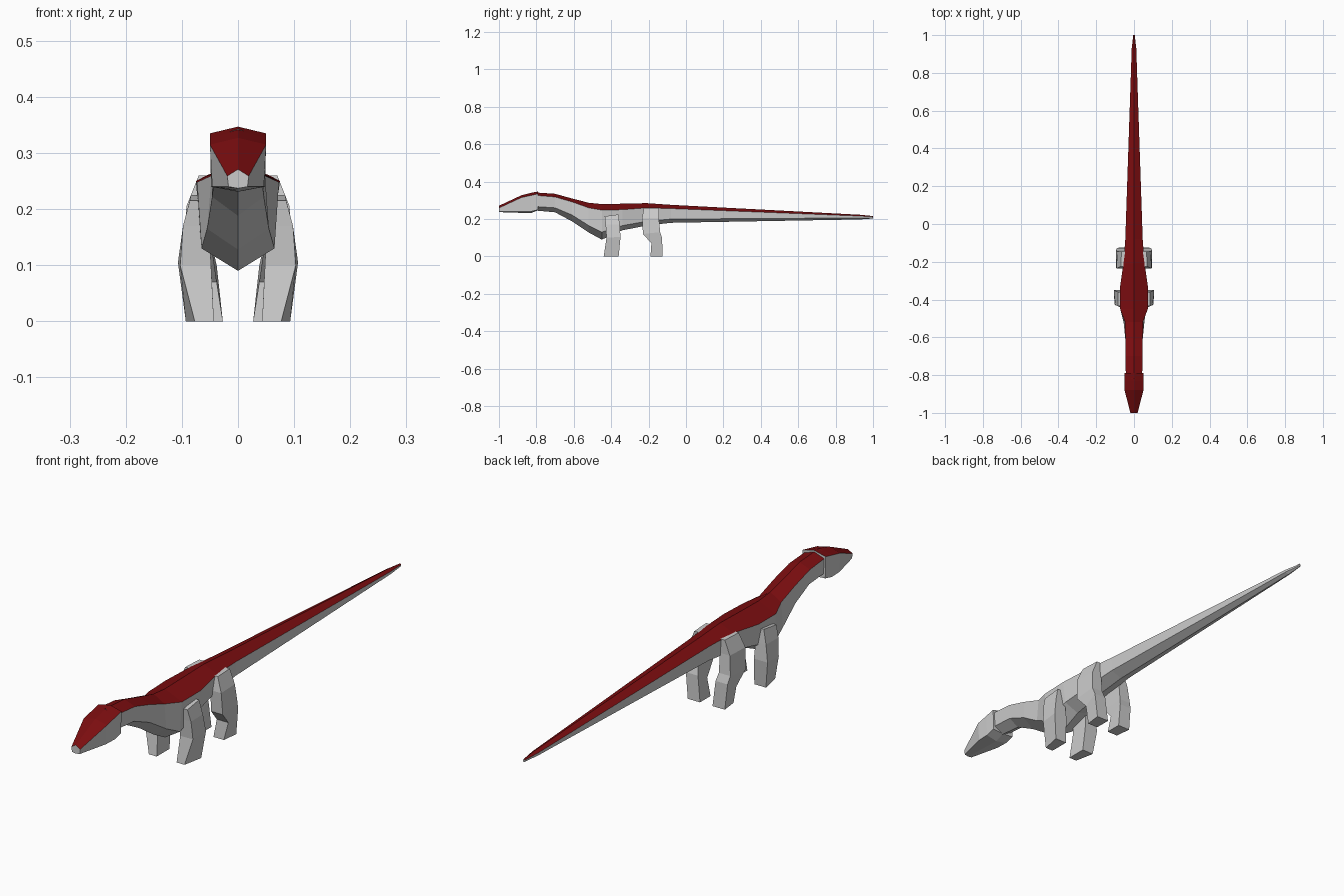
import bpy, bmesh

cube = bpy.data.objects.get("Cube")
if cube:
    bpy.data.objects.remove(cube, do_unlink=True)


def material(name, rgb):
    m = bpy.data.materials.new(name)
    m.use_nodes = True
    m.diffuse_color = (*rgb, 1)
    bsdf = m.node_tree.nodes["Principled BSDF"]
    bsdf.inputs["Base Color"].default_value = (*rgb, 1)
    bsdf.inputs["Roughness"].default_value = 0.8
    return m


grey = material("pale grey", (0.60, 0.60, 0.60))
red = material("dark red", (0.20, 0.004, 0.005))


def loft(name, rings, red_sides=()):
    """Skin closed rings of points; listed side strips become red."""
    bm = bmesh.new()
    loops = [[bm.verts.new(p) for p in ring] for ring in rings]
    n = len(loops[0])
    for a, b in zip(loops, loops[1:]):
        for i in range(n):
            j = (i + 1) % n
            f = bm.faces.new((a[i], a[j], b[j], b[i]))
            f.material_index = 1 if i in red_sides else 0
    bm.faces.new(loops[0])
    bm.faces.new(loops[-1])
    bmesh.ops.recalc_face_normals(bm, faces=bm.faces)
    me = bpy.data.meshes.new(name)
    bm.to_mesh(me)
    bm.free()
    me.materials.append(grey)
    me.materials.append(red)
    ob = bpy.data.objects.new(name, me)
    bpy.context.collection.objects.link(ob)
    return ob


def hexagon(y, w_up, w_low, top, up, low, bottom):
    """Symmetric cross-section: ridge, shoulders, flanks, keel."""
    return [(0, y, top), (w_up, y, up), (w_low, y, low),
            (0, y, bottom), (-w_low, y, low), (-w_up, y, up)]


# Neck, trunk and tail: y, upper width, lower width, ridge, shoulder, flank, keel
body = [
    (-0.82, 0.043, 0.040, 0.343, 0.328, 0.268, 0.247),
    (-0.70, 0.045, 0.042, 0.335, 0.318, 0.260, 0.236),
    (-0.61, 0.046, 0.046, 0.310, 0.292, 0.222, 0.188),
    (-0.52, 0.047, 0.055, 0.287, 0.260, 0.165, 0.128),
    (-0.45, 0.073, 0.065, 0.280, 0.248, 0.130, 0.090),
    (-0.34, 0.075, 0.062, 0.282, 0.250, 0.165, 0.140),
    (-0.21, 0.056, 0.050, 0.285, 0.260, 0.188, 0.165),
    (-0.08, 0.046, 0.044, 0.276, 0.256, 0.200, 0.180),
    (0.93, 0.012, 0.012, 0.223, 0.216, 0.206, 0.198),
    (1.00, 0.004, 0.004, 0.216, 0.212, 0.206, 0.203),
]
loft("body", [hexagon(*s) for s in body], red_sides=(0, 5))

# Head, slightly wider than the neck
head = [
    (-1.00, 0.019, 0.017, 0.271, 0.259, 0.240, 0.237),
    (-0.88, 0.050, 0.046, 0.327, 0.315, 0.240, 0.233),
    (-0.83, 0.050, 0.048, 0.340, 0.326, 0.240, 0.231),
    (-0.79, 0.050, 0.048, 0.347, 0.335, 0.250, 0.247),
]
loft("head", [hexagon(*s) for s in head], red_sides=(0, 5))


# Leg rings: height at front and back, front y, back y, inner x,
# outer x at the front edge, outer x at the back edge
def leg_ring(s, zf, zb, yf, yb, xi, xf, xb):
    return [(s * xi, yf, zf), (s * xf, yf, zf),
            (s * xb, yb, zb), (s * xi, yb, zb)]


front_leg = [
    (0.215, 0.225, -0.435, -0.360, 0.055, 0.086, 0.084),
    (0.170, 0.170, -0.430, -0.355, 0.052, 0.098, 0.097),
    (0.100, 0.105, -0.425, -0.350, 0.048, 0.103, 0.107),
    (0.000, 0.000, -0.440, -0.360, 0.043, 0.077, 0.093),
]
hind_leg = [
    (0.260, 0.260, -0.225, -0.145, 0.040, 0.070, 0.066),
    (0.205, 0.205, -0.235, -0.145, 0.045, 0.092, 0.088),
    (0.120, 0.130, -0.230, -0.138, 0.045, 0.095, 0.095),
    (0.070, 0.100, -0.185, -0.128, 0.038, 0.088, 0.090),
    (0.000, 0.000, -0.190, -0.125, 0.027, 0.072, 0.080),
]
for side, s in (("left", 1), ("right", -1)):
    loft(f"front_leg_{side}", [leg_ring(s, *r) for r in front_leg])
    loft(f"hind_leg_{side}", [leg_ring(s, *r) for r in hind_leg])
